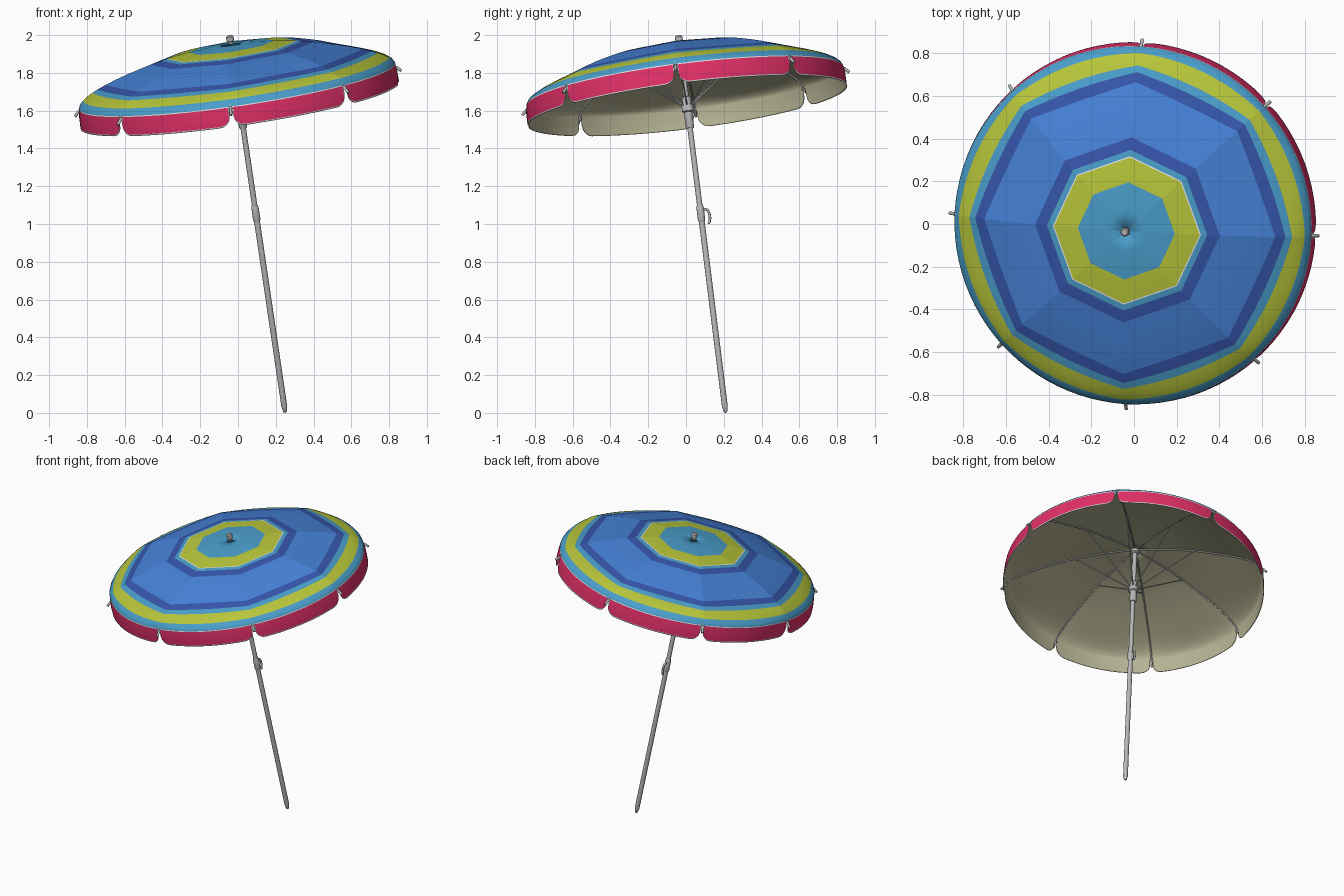
import bpy, bmesh, math
from mathutils import Vector, Matrix

if "Cube" in bpy.data.objects:
    bpy.data.objects.remove(bpy.data.objects["Cube"])

# Everything is built along a straight pole, then leaned by one matrix
LEAN = Vector((-0.1475, -0.125, 1)).normalized()
M = Matrix.Translation((0.25, 0.21, 0.001)) @ Vector((0, 0, 1)).rotation_difference(LEAN).to_matrix().to_4x4()
SPIN = math.radians(-3)


def mat(name, rgb):
    m = bpy.data.materials.new(name)
    lin = [(c / 255 / 12.92) if c < 11 else ((c / 255 + 0.055) / 1.055) ** 2.4 for c in rgb]
    m.diffuse_color = (*lin, 1)
    m.use_nodes = True
    m.node_tree.nodes["Principled BSDF"].inputs["Base Color"].default_value = m.diffuse_color
    return m


SKY, LIME, WHITE, NAVY, BLUE, PINK, KHAKI = range(7)
cloth = [mat("sky_blue", (74, 158, 203)), mat("lime", (184, 198, 58)),
         mat("white", (232, 232, 232)), mat("dark_blue", (54, 86, 172)),
         mat("mid_blue", (70, 130, 216)), mat("pink", (226, 48, 104)),
         mat("khaki", (182, 180, 148))]
metal = mat("grey_metal", (184, 184, 186))


def finish(ob, angle=35):
    ob.matrix_world = M
    bpy.ops.object.select_all(action='DESELECT')
    ob.select_set(True)
    bpy.context.view_layer.objects.active = ob
    bpy.ops.object.shade_smooth_by_angle(angle=math.radians(angle))


def from_bmesh(name, bm, mats):
    me = bpy.data.meshes.new(name)
    bm.to_mesh(me)
    bm.free()
    for m in mats:
        me.materials.append(m)
    ob = bpy.data.objects.new(name, me)
    bpy.context.collection.objects.link(ob)
    return ob


def lathe(name, prof, n=24):
    bm = bmesh.new()
    rings = [[bm.verts.new((r * math.cos(2 * math.pi * i / n), r * math.sin(2 * math.pi * i / n), h))
              for i in range(n)] for r, h in prof]
    for a, b in zip(rings, rings[1:]):
        for i in range(n):
            j = (i + 1) % n
            bm.faces.new((a[i], a[j], b[j], b[i]))
    bm.faces.new(rings[0][::-1])
    bm.faces.new(rings[-1])
    finish(from_bmesh(name, bm, [metal]))


def tubes(name, paths, radius):
    cu = bpy.data.curves.new(name, 'CURVE')
    cu.dimensions = '3D'
    cu.bevel_depth = radius
    cu.bevel_resolution = 2
    cu.use_fill_caps = True
    for pts in paths:
        sp = cu.splines.new('POLY')
        sp.points.add(len(pts) - 1)
        for p, q in zip(sp.points, pts):
            p.co = (*q, 1)
    cu.materials.append(metal)
    ob = bpy.data.objects.new(name, cu)
    bpy.context.collection.objects.link(ob)
    bpy.ops.object.select_all(action='DESELECT')
    ob.select_set(True)
    bpy.context.view_layer.objects.active = ob
    bpy.ops.object.convert(target='MESH')
    finish(bpy.context.view_layer.objects.active, 50)


def around(profile):
    """repeat an (r, h) path at the eight ribs"""
    return [[(r * math.cos(SPIN + k * math.pi / 4), r * math.sin(SPIN + k * math.pi / 4), h)
             for r, h in profile] for k in range(8)]


# Canopy rows: radius at rib, height, colour of the band ending there
ROWS = [(.010, 1.990, SKY), (.10, 1.986, SKY), (.23, 1.974, SKY), (.29, 1.966, LIME),
        (.345, 1.957, LIME), (.351, 1.956, WHITE), (.38, 1.951, SKY), (.438, 1.938, NAVY),
        (.50, 1.922, BLUE), (.56, 1.906, BLUE), (.63, 1.885, BLUE), (.69, 1.864, BLUE),
        (.735, 1.846, NAVY), (.765, 1.832, SKY), (.795, 1.816, LIME), (.82, 1.798, LIME),
        (.837, 1.780, SKY), (.845, 1.763, SKY)]
RIM = 0.85
ARC = RIM * math.pi / 4
half = [0, .006, .010, .014, .018, .026, .036, .05, .07, .11, .16, .22, .28]
dists = half + [ARC / 2] + [ARC - d for d in half[:0:-1]]
cols = [(k * math.pi / 4 + d / RIM, min(d, ARC - d)) for k in range(8) for d in dists]
GAP, ROUND = .010, .07


def hem(a):
    """height of the valance edge, rounded up towards each rib"""
    t = min(1, max(0, (ROUND - a) / (ROUND - GAP)))
    return 1.655 + .06 * (1 - math.sqrt(1 - t * t))


bm = bmesh.new()
grid, colours = [], []
for r, h, c in ROWS:
    s = min(1, max(0, (r - .66) / (.845 - .66))) ** 1.4   # octagon inside, circle at rim
    line = []
    for ang, a in cols:
        off = (ang % (math.pi / 4)) - math.pi / 8
        f = math.cos(math.pi / 8) / math.cos(off)
        rr = r * (f + (1 - f) * s)
        line.append(bm.verts.new((rr * math.cos(ang + SPIN), rr * math.sin(ang + SPIN), h)))
    grid.append(line)
    colours.append(c)
# Valance rows hanging from the rim: (share of drop, colour)
for share, c in [(.05, WHITE), (.25, PINK), (.5, PINK), (.75, PINK), (.93, PINK), (1, WHITE)]:
    line = []
    for ang, a in cols:
        h = 1.763 - share * (1.763 - hem(a))
        rr = .845 + .007 * math.sin(share * math.pi * .6)
        line.append(bm.verts.new((rr * math.cos(ang + SPIN), rr * math.sin(ang + SPIN), h)))
    grid.append(line)
    colours.append(c)
n = len(cols)
for i in range(len(grid) - 1):
    for j in range(n):
        k = (j + 1) % n
        near = min(cols[j][1], cols[k][1])
        valance = i >= len(ROWS)
        if valance and near < GAP - 1e-6:
            continue                                     # slit at the rib
        f = bm.faces.new((grid[i][j], grid[i + 1][j], grid[i + 1][k], grid[i][k]))
        f.material_index = colours[i + 1]
        if valance and near < .0139:
            f.material_index = WHITE                     # trim beside the slit
bmesh.ops.delete(bm, geom=[v for v in bm.verts if not v.link_faces], context='VERTS')
canopy = from_bmesh("canopy", bm, cloth)
finish(canopy, 40)
sol = canopy.modifiers.new("lining", 'SOLIDIFY')
sol.thickness = .004
sol.offset = -1
sol.material_offset = 10                                 # lining takes the last slot

# Ribs, rib tips and struts
tubes("ribs", around([(r, h - .009) for r, h, c in ROWS[:-1]] + [(.845, 1.748)]), .005)
tubes("rib_tips", around([(.838, 1.752), (.856, 1.738), (.874, 1.720)]), .008)
tubes("struts", around([(.022, 1.655), (.39, 1.938)]), .004)

# Pole, collars and finial
lathe("lower_pole", [(.004, 0), (.010, .006), (.0155, .035), (.0155, 1.06)])
lathe("upper_pole", [(.0145, 1.05), (.0145, 1.99)])
lathe("joint_collar", [(.016, 1.03), (.0195, 1.04), (.0195, 1.105), (.016, 1.12)])
lathe("runner", [(.019, 1.535), (.022, 1.54), (.022, 1.62), (.031, 1.625), (.031, 1.655),
                 (.024, 1.665), (.024, 1.70), (.016, 1.705)])
lathe("top_hub", [(.016, 1.95), (.028, 1.955), (.028, 1.975), (.016, 1.98)])
lathe("finial", [(.013, 1.975), (.013, 2.0), (.020, 2.004), (.020, 2.026), (.014, 2.033)])

# Hooked locking handle on the back of the joint
tubes("locking_handle", [[(0, .012, 1.09), (0, .026, 1.095), (0, .038, 1.088), (0, .045, 1.07),
                          (0, .046, 1.045), (0, .041, 1.025), (0, .034, 1.015)]], .007)
